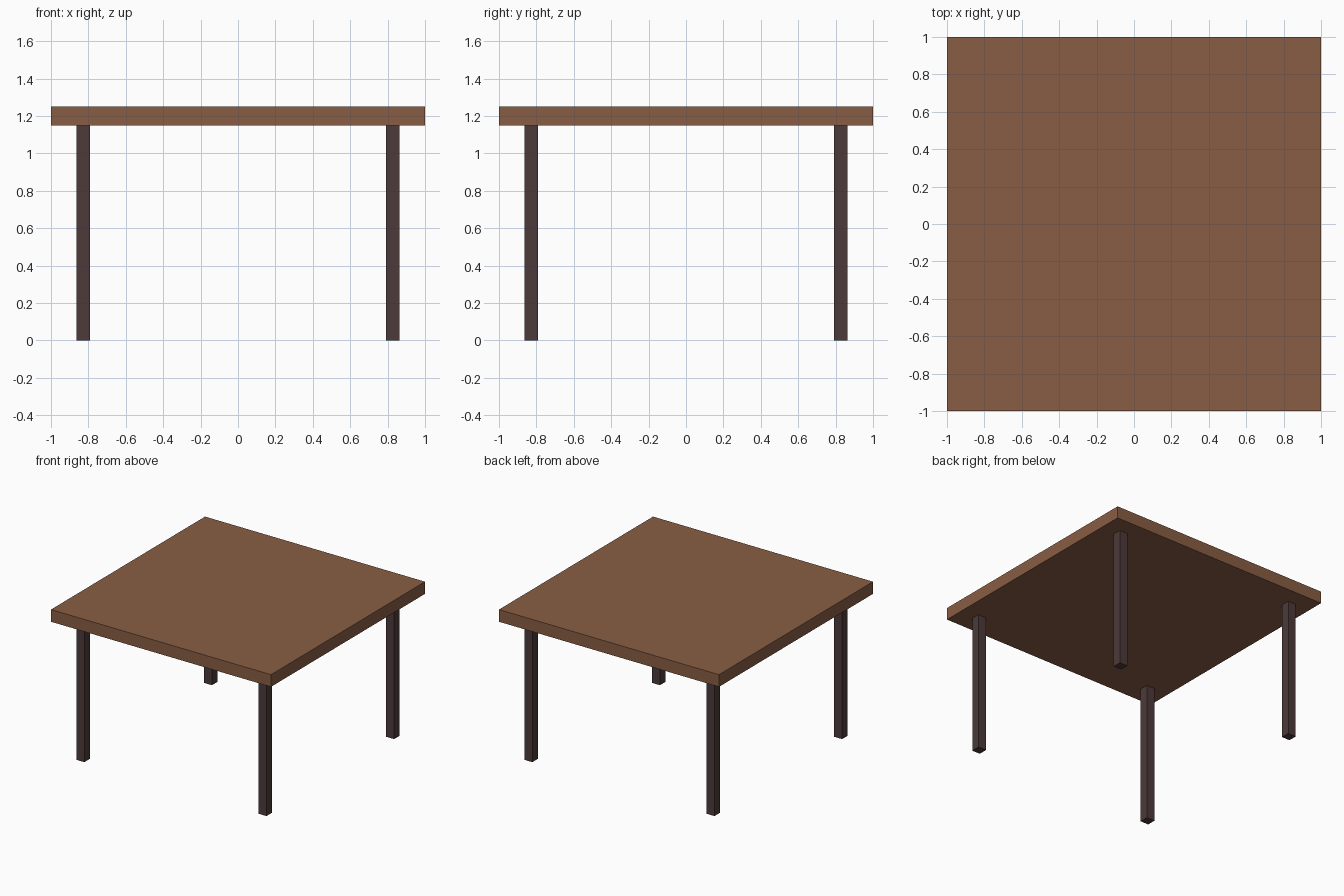
import bpy

if "Cube" in bpy.data.objects:
    bpy.data.objects.remove(bpy.data.objects["Cube"])


def material(name, color):
    mat = bpy.data.materials.new(name)
    mat.diffuse_color = color
    mat.use_nodes = True
    mat.node_tree.nodes["Principled BSDF"].inputs["Base Color"].default_value = mat.diffuse_color
    return mat


def box(name, center, size, mat):
    bpy.ops.mesh.primitive_cube_add(size=1, location=center)
    obj = bpy.context.object
    obj.name = name
    obj.scale = size
    bpy.ops.object.transform_apply(location=False, rotation=False, scale=True)
    obj.data.materials.append(mat)
    return obj


TOP_HEIGHT = 1.25
TOP_THICKNESS = 0.10
LEG_HEIGHT = TOP_HEIGHT - TOP_THICKNESS
LEG_WIDTH = 0.073
LEG_OFFSET = 0.828

top_wood = material("top_wood", (0.25, 0.11, 0.058, 1))
leg_wood = material("leg_wood", (0.075, 0.042, 0.042, 1))

# Square tabletop slab
box("tabletop", (0, 0, TOP_HEIGHT - TOP_THICKNESS / 2), (2, 2, TOP_THICKNESS), top_wood)

# Four square legs, set in from the corners
for side_y, sy in (("front", -1), ("back", 1)):
    for side_x, sx in (("left", -1), ("right", 1)):
        box(f"{side_y}_{side_x}_leg",
            (sx * LEG_OFFSET, sy * LEG_OFFSET, LEG_HEIGHT / 2),
            (LEG_WIDTH, LEG_WIDTH, LEG_HEIGHT), leg_wood)
